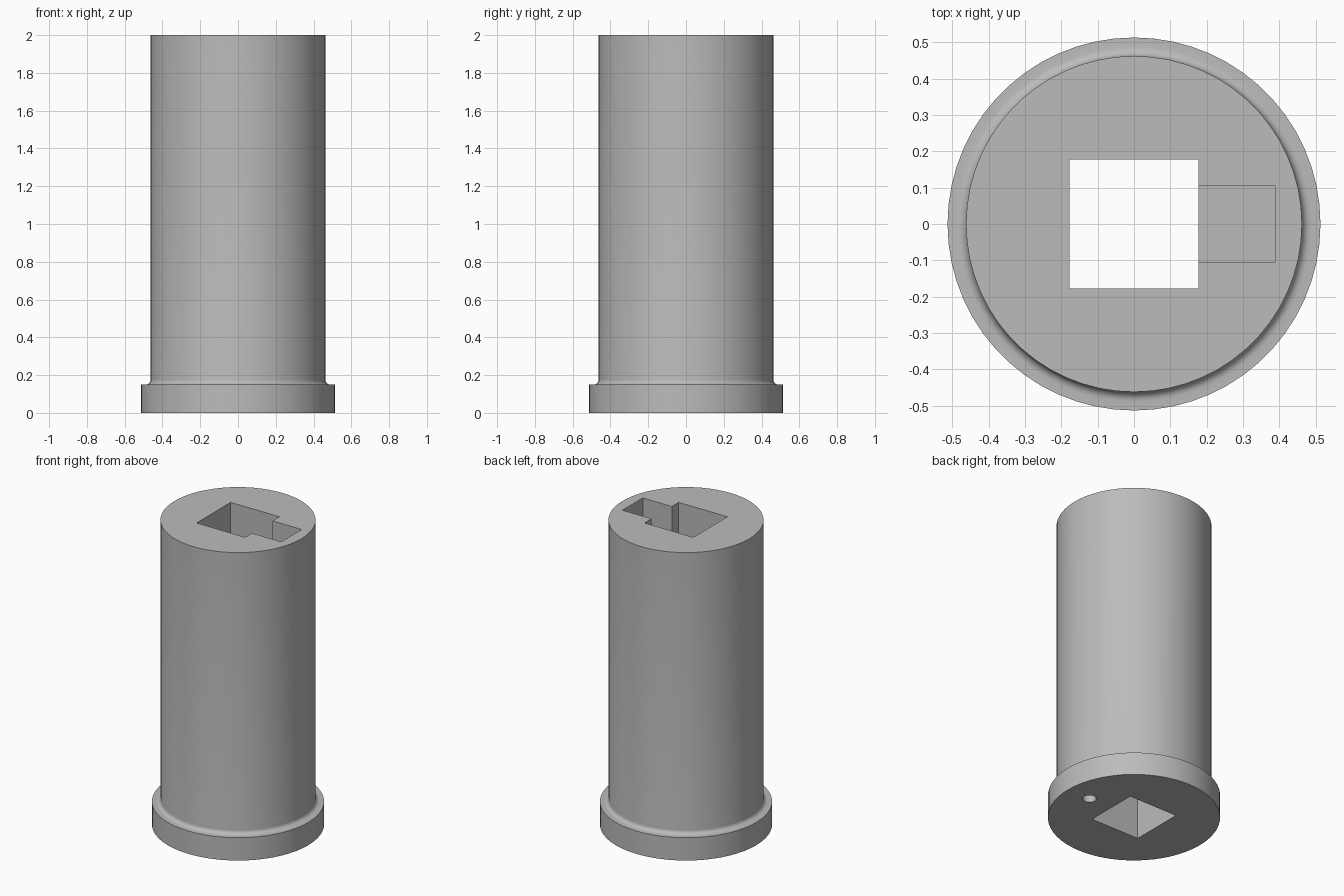
import bpy, bmesh, math
from mathutils import Matrix, Vector

if "Cube" in bpy.data.objects:
    bpy.data.objects.remove(bpy.data.objects["Cube"])

SEGMENTS = 60
grey = bpy.data.materials.new("plain grey")
grey.diffuse_color = (0.5, 0.5, 0.5, 1)
grey.use_nodes = True
grey.node_tree.nodes["Principled BSDF"].inputs["Base Color"].default_value = grey.diffuse_color


def make_object(name, bm):
    bmesh.ops.recalc_face_normals(bm, faces=bm.faces)
    mesh = bpy.data.meshes.new(name)
    bm.to_mesh(mesh)
    bm.free()
    mesh.materials.append(grey)
    obj = bpy.data.objects.new(name, mesh)
    bpy.context.collection.objects.link(obj)
    return obj


def box(name, lo, hi):
    lo, hi = Vector(lo), Vector(hi)
    bm = bmesh.new()
    bmesh.ops.create_cube(bm, size=1, matrix=Matrix.Translation((lo + hi) / 2)
                          @ Matrix.Diagonal((*(hi - lo), 1)))
    return make_object(name, bm)


def cylinder(name, x, radius, z0, z1):
    bm = bmesh.new()
    bmesh.ops.create_cone(bm, cap_ends=True, segments=32, radius1=radius, radius2=radius,
                          depth=z1 - z0, matrix=Matrix.Translation((x, 0, (z0 + z1) / 2)))
    return make_object(name, bm)


# Flanged sleeve: revolved profile with a fillet above the flange
fillet = 0.026
profile = [(0.513, 0), (0.513, 0.15)]
for i in range(7):
    a = math.radians(90 * i / 6)
    profile.append((0.462 + fillet * (1 - math.sin(a)), 0.15 + fillet * (1 - math.cos(a))))
profile.append((0.462, 2))

bm = bmesh.new()
rings = []
for r, z in profile:
    rings.append([bm.verts.new((r * math.cos(t), r * math.sin(t), z))
                  for t in (2 * math.pi * k / SEGMENTS for k in range(SEGMENTS))])
for low, high in zip(rings, rings[1:]):
    for k in range(SEGMENTS):
        n = (k + 1) % SEGMENTS
        bm.faces.new((low[k], low[n], high[n], high[k]))
bm.faces.new(rings[0][::-1])
bm.faces.new(rings[-1])
sleeve = make_object("flanged_sleeve", bm)

# Square bore, blind side slot and small blind hole underneath
cutters = [
    box("square_bore_cutter", (-0.177, -0.177, -0.1), (0.177, 0.177, 2.1)),
    box("side_slot_cutter", (0.1, -0.106, 0.8), (0.388, 0.106, 2.1)),
    cylinder("underside_hole_cutter", 0.347, 0.041, -0.1, 0.1),
]
bpy.context.view_layer.objects.active = sleeve
sleeve.select_set(True)
for cutter in cutters:
    mod = sleeve.modifiers.new(cutter.name, 'BOOLEAN')
    mod.operation = 'DIFFERENCE'
    mod.solver = 'EXACT'
    mod.object = cutter
    bpy.ops.object.modifier_apply(modifier=mod.name)
    bpy.data.objects.remove(cutter)

bpy.ops.object.shade_smooth_by_angle(angle=math.radians(30))
